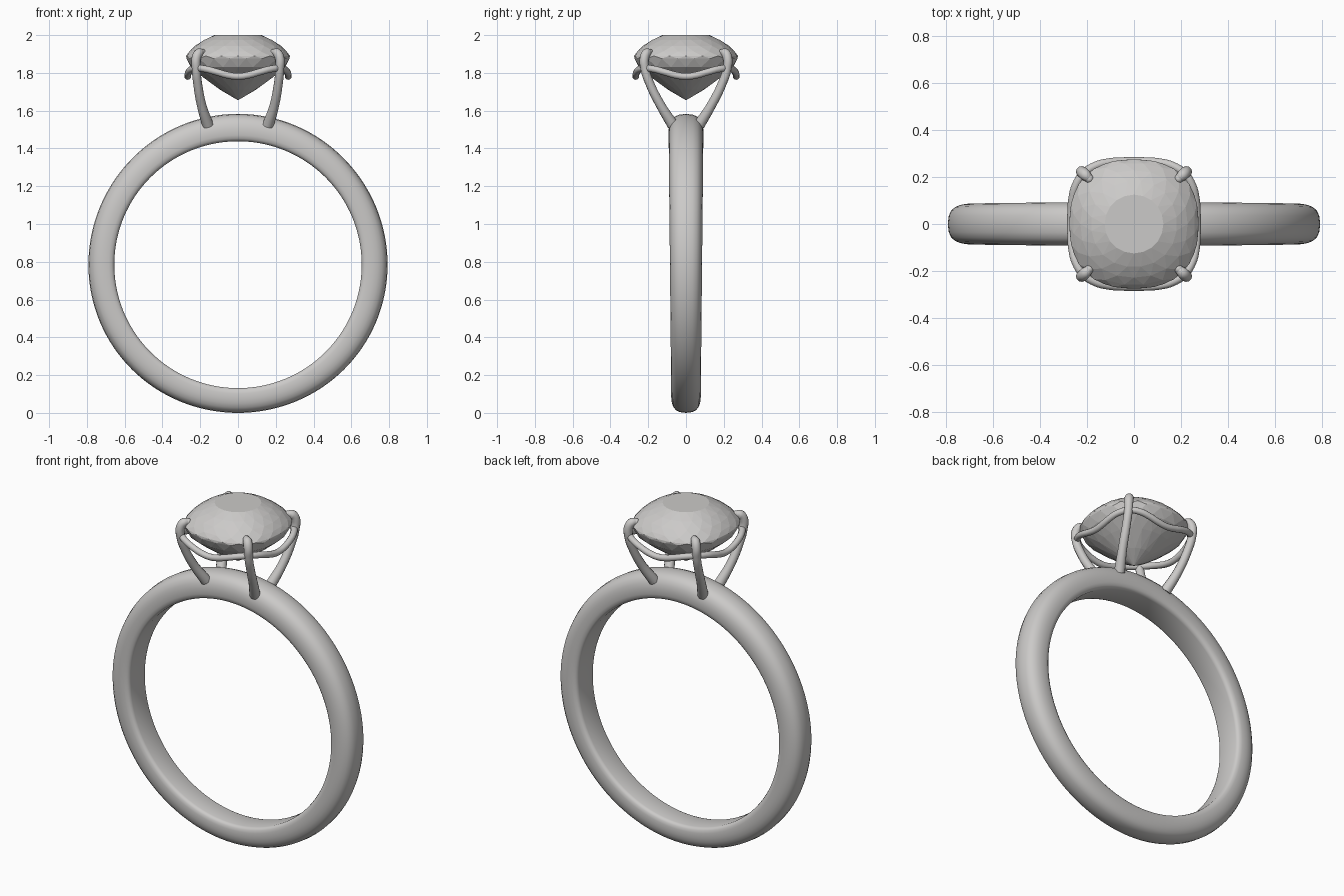
import bpy, bmesh, math
from mathutils import Vector

if "Cube" in bpy.data.objects:
    bpy.data.objects.remove(bpy.data.objects["Cube"], do_unlink=True)


def make_material(name, colour):
    mat = bpy.data.materials.new(name)
    mat.use_nodes = True
    mat.diffuse_color = colour
    mat.node_tree.nodes["Principled BSDF"].inputs["Base Color"].default_value = colour
    return mat


grey = make_material("light grey", (0.6, 0.59, 0.58, 1))


def finish(name, bm, smooth):
    bmesh.ops.recalc_face_normals(bm, faces=bm.faces)
    for f in bm.faces:
        f.smooth = smooth
    mesh = bpy.data.meshes.new(name)
    bm.to_mesh(mesh)
    bm.free()
    mesh.materials.append(grey)
    obj = bpy.data.objects.new(name, mesh)
    bpy.context.collection.objects.link(obj)
    return obj


def cushion(angle, radius, power):
    """Point on a rounded-square outline."""
    c, s = math.cos(angle), math.sin(angle)
    k = radius / (abs(c) ** power + abs(s) ** power) ** (1 / power)
    return k * c, k * s


def wire(name, points, radius, cyclic=False, radii=None):
    curve = bpy.data.curves.new(name, "CURVE")
    curve.dimensions = "3D"
    curve.bevel_depth = radius
    curve.bevel_resolution = 4
    curve.resolution_u = 8
    curve.use_fill_caps = True
    spline = curve.splines.new("BEZIER")
    spline.bezier_points.add(len(points) - 1)
    spline.use_cyclic_u = cyclic
    for i, (bp, co) in enumerate(zip(spline.bezier_points, points)):
        bp.co = co
        bp.handle_left_type = bp.handle_right_type = "AUTO"
        bp.radius = radii[i] if radii else 1
    curve.materials.append(grey)
    obj = bpy.data.objects.new(name, curve)
    bpy.context.collection.objects.link(obj)
    return obj


# Band: rounded outside, nearly flat inside, thicker and wider at the top
half = [(0, 0), (0, .72), (.03, .86), (.1, .95), (.22, 1), (.45, 1), (.62, .95),
        (.78, .84), (.9, .66), (.97, .4), (1, 0)]
section = half + [(t, -w) for t, w in half[-2:0:-1]]
bm = bmesh.new()
STEPS = 128
rings = []
for i in range(STEPS):
    a = math.tau * i / STEPS
    c, s = math.cos(a), math.sin(a)
    width = 0.085 + 0.007 * s
    ring = []
    for t, w in section:
        x = (0.655 + 0.137 * t) * c
        z = 0.7895 + (0.6535 + 0.138 * t) * s + 0.007 * t * s * s
        ring.append(bm.verts.new((x, w * width, z)))
    rings.append(ring)
n = len(section)
for i in range(STEPS):
    a, b = rings[i], rings[(i + 1) % STEPS]
    for j in range(n):
        k = (j + 1) % n
        bm.faces.new((a[j], a[k], b[k], b[j]))
# settle the band on the ground
low = min(v.co.z for v in bm.verts)
bmesh.ops.translate(bm, verts=bm.verts, vec=(0, 0, -low))
finish("band", bm, True)

# Gem: staggered rings of points wrapped into flat facets
gem_rings = [  # radius, height, outline power, stagger
    (0.125, 2.0, 2, 0), (0.183, 1.973, 2.1, .5), (0.228, 1.943, 2.2, 0),
    (0.259, 1.913, 2.3, .5), (0.275, 1.890, 2.4, 0), (0.274, 1.876, 2.4, .5),
    (0.250, 1.830, 2.4, 0), (0.185, 1.776, 2.3, .5), (0.095, 1.711, 2.1, 0)]
bm = bmesh.new()
SIDES = 20
for radius, z, power, stagger in gem_rings:
    for i in range(SIDES):
        x, y = cushion(math.tau * (i + stagger) / SIDES, radius, power)
        bm.verts.new((x, y, z))
bm.verts.new((0, 0, 1.655))
bmesh.ops.convex_hull(bm, input=bm.verts)
bmesh.ops.dissolve_limit(bm, angle_limit=math.radians(2), verts=bm.verts, edges=bm.edges)
finish("gem", bm, False)

# Gallery rail: wavy cushion wire, high at the prongs, low between them
rail = []
for i in range(32):
    a = math.tau * i / 32
    x, y = cushion(a, 0.266, 3.2)
    rail.append((x, y, 1.803 - 0.022 * math.cos(4 * a)))
wire("gallery_rail", rail, 0.018, cyclic=True)

# Prongs: four claws rising from the band and hooking over the gem
path = [(.160, .070, 1.525), (.193, .135, 1.63), (.213, .190, 1.74), (.221, .217, 1.82),
        (.220, .220, 1.88), (.207, .208, 1.905), (.190, .192, 1.908)]
for fb, sy in (("front", -1), ("back", 1)):
    for lr, sx in (("left", 1), ("right", -1)):
        pts = [Vector((x * sx, y * sy, z)) for x, y, z in path]
        wire(f"{fb}_{lr}_prong", pts, 0.026, radii=[1.15, .95, .9, .9, .95, .95, .7])
        # rounded claw tip
        bm = bmesh.new()
        bmesh.ops.create_uvsphere(bm, u_segments=16, v_segments=10, radius=0.019)
        bmesh.ops.translate(bm, verts=bm.verts, vec=pts[-1])
        finish(f"{fb}_{lr}_claw_tip", bm, True)
